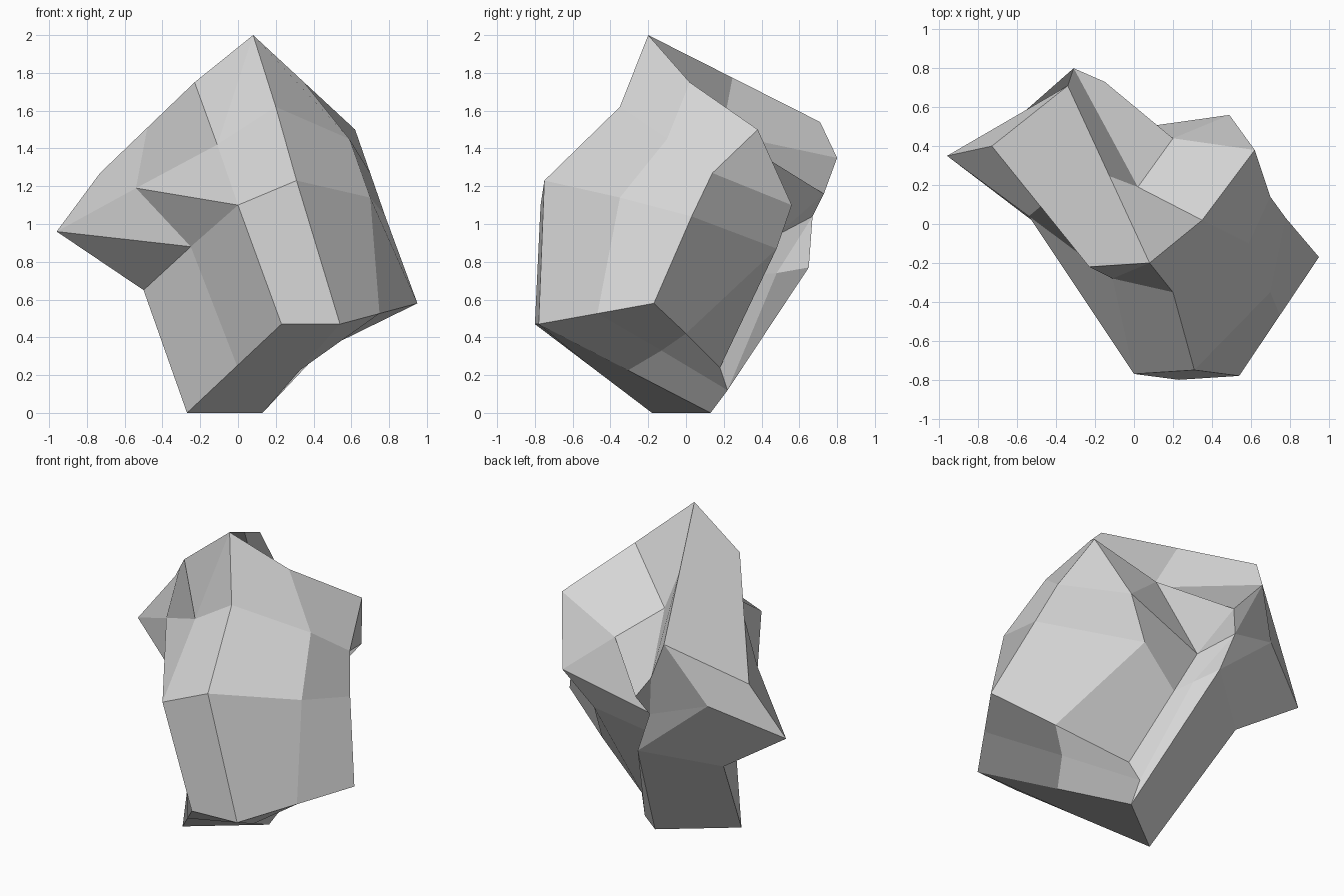
import bpy
import bmesh
from mathutils import Vector

default_cube = bpy.data.objects.get("Cube")
if default_cube:
    bpy.data.objects.remove(default_cube, do_unlink=True)


def point(x, y, z):
    """A corner of the stone, given in hundredths of a unit."""
    return Vector((x, y, z)) / 100


def between(start, end, fraction):
    """A corner lying on a straight ridge."""
    return start.lerp(end, fraction)


# Main corners: the peak, the foot and the outermost tips
peak = point(8, -20, 200)
shoulder = point(-23, -22, 175)
brow = point(-73, 40, 127)
west_tip = point(-96, 35, 96)
west_low = point(-50, 33, 65)
foot_front = point(-27, -18, 0)
foot_back = point(13, 13, 0)
toe_left = point(23, -80, 47)
toe_right = point(54, -78, 47)
east_tip = point(95, -17, 58)
east_low = point(60, 0, 42)
east_top = point(62, 38, 150)
east_mid = point(35, 2, 175)
back_top = point(-34, 71, 154)
back_tip = point(-31, 80, 135)
back_low = point(-15, 73, 116)
back_knot = point(-21, 67, 104)
back_spur = point(-11, 65, 77)
back_step = point(-56, 58, 115)
notch_edge = point(20, 44, 134)
notch = point(2, 19, 148)
knuckle = point(49, 56, 110)

# Front corners around the hollow flank
chest = point(-11, -28, 142)
front_tip = point(0, -77, 110)
flank_high = point(-54, 4, 119)
flank_low = point(-25, -19, 88)

# Corners that sit along straight ridges
ridge_mid = between(peak, back_top, .49)
brow_mid = between(shoulder, brow, .5)
sole_left = between(foot_front, toe_left, .53)
sole_right = between(toe_right, foot_back, .52)
sole_fold = point(44, -13, 33)
belly = between(toe_right, east_tip, .51)

# Cleft at the back: its upper lip and its floor
lip_top = point(-8, 48, 94)
lip_mid = point(-2, 34, 73)
lip_bottom = point(19, 18, 24)
cleft_top = point(-5, 48, 74)
cleft_bottom = point(14, 22, 12)

# Upright profiles, top to bottom, going round from the west tip
front_profiles = [
    (brow, west_tip, west_low, foot_front),
    (brow_mid, flank_high, flank_low, sole_left),
    (shoulder, chest, front_tip, toe_left),
    (peak, point(20, -35, 162), point(31, -75, 123), toe_right),
]
east_profiles = [
    (east_mid, point(59, -10, 145), point(70, -35, 114), belly),
    (east_top, point(70, 14, 127), point(78, 3, 104), east_tip),
    (notch_edge, knuckle, point(32, 48, 87), east_low),
]
back_profiles = [
    (back_low, lip_top, lip_mid, lip_bottom),
    (back_low, back_knot, cleft_top, cleft_bottom),
    (back_tip, back_knot, back_spur, foot_back),
    (back_top, back_step, back_spur, foot_back),
]
profiles = front_profiles + east_profiles + back_profiles

# Facets that close the crown and the underside
crown = [
    (brow, brow_mid, shoulder, peak, ridge_mid, back_top),
    (peak, east_mid, notch, ridge_mid),
    (east_mid, east_top, notch_edge, notch),
    (ridge_mid, notch, back_tip, back_top),
    (notch, notch_edge, back_low, back_tip),
]
underside = [
    (toe_left, toe_right, sole_right, foot_back, foot_front, sole_left),
    (sole_right, toe_right, belly, sole_fold),
    (sole_fold, belly, east_tip, east_low),
    (east_low, lip_bottom, cleft_bottom, sole_fold),
    (sole_fold, cleft_bottom, foot_back, sole_right),
]

# Diagonal folds across the bent facets
folds = [
    (knuckle, east_top),
    (notch_edge, lip_top),
    (west_tip, flank_low),
    (flank_high, front_tip),
    (peak, chest),
]

bm = bmesh.new()
corners = {}


def corner(p):
    """Return the shared mesh vertex at a corner."""
    key = tuple(round(c, 4) for c in p)
    if key not in corners:
        corners[key] = bm.verts.new(p)
    return corners[key]


def facet(points):
    """Add a facet, skipping corners that coincide."""
    verts = list(dict.fromkeys(corner(p) for p in points))
    if len(verts) > 2:
        bm.faces.new(verts)


# Skin the profiles into a closed band, then cap and fold it
for this, following in zip(profiles, profiles[1:] + profiles[:1]):
    for row in range(len(this) - 1):
        facet((this[row], this[row + 1], following[row + 1], following[row]))
for cap in crown + underside:
    facet(cap)
for fold in folds:
    bmesh.ops.connect_verts(bm, verts=[corner(p) for p in fold])

bmesh.ops.recalc_face_normals(bm, faces=bm.faces)
mesh = bpy.data.meshes.new("rock")
bm.to_mesh(mesh)
bm.free()
rock = bpy.data.objects.new("rock", mesh)
bpy.context.collection.objects.link(rock)

# Plain grey stone
stone = bpy.data.materials.new("grey stone")
stone.use_nodes = True
grey = (.67, .67, .67, 1)
stone.diffuse_color = grey
stone.node_tree.nodes["Principled BSDF"].inputs["Base Color"].default_value = grey
mesh.materials.append(stone)
